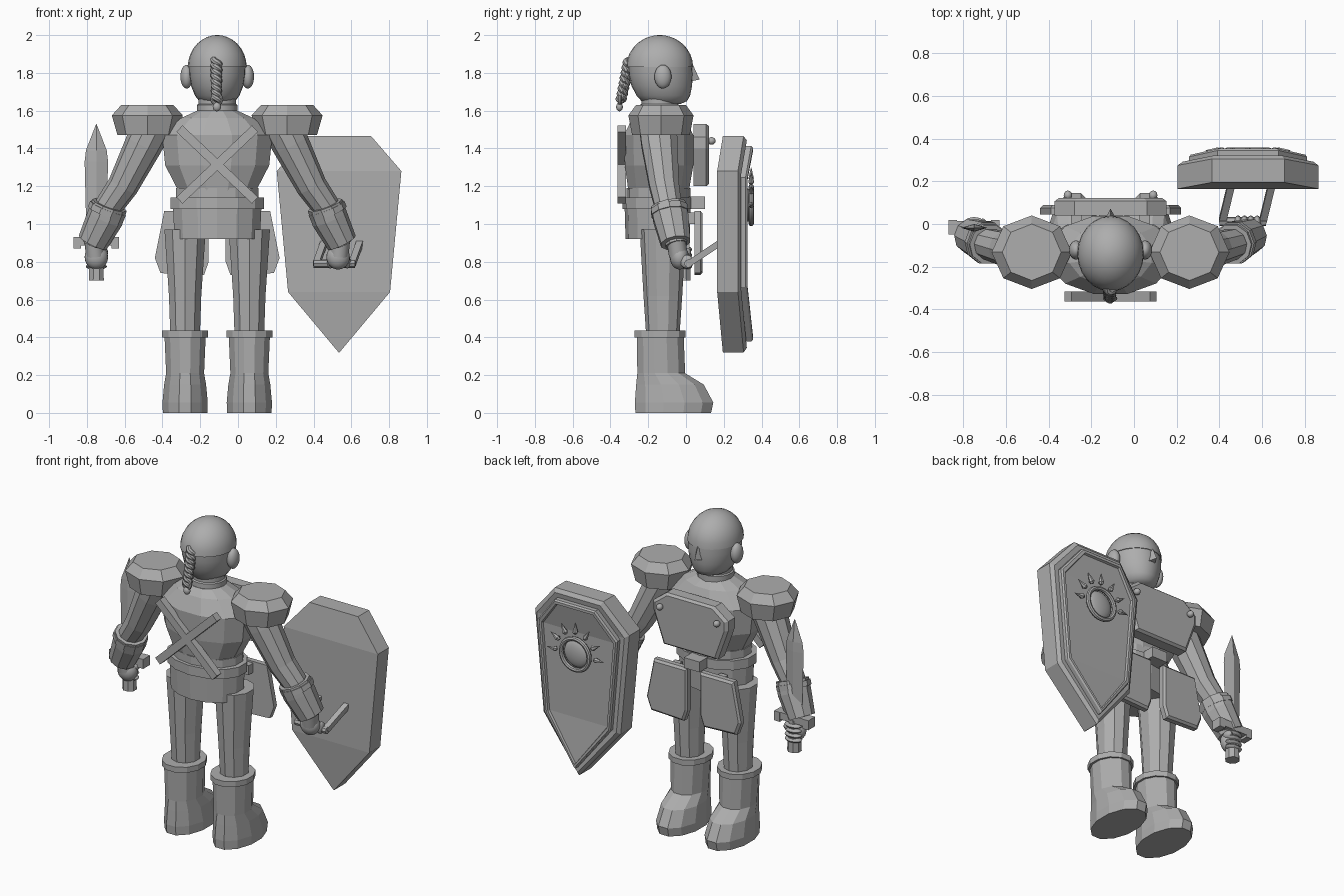
import bpy, bmesh, math
from mathutils import Vector as V

if "Cube" in bpy.data.objects:
    bpy.data.objects.remove(bpy.data.objects["Cube"])

CX = -0.11          # body centre line
CY = -0.145
grey = bpy.data.materials.new("stone_grey")
grey.diffuse_color = (0.42, 0.42, 0.42, 1)
grey.use_nodes = True
grey.node_tree.nodes["Principled BSDF"].inputs["Base Color"].default_value = grey.diffuse_color


def finish(name, bm, smooth=False):
    bmesh.ops.recalc_face_normals(bm, faces=bm.faces)
    me = bpy.data.meshes.new(name)
    bm.to_mesh(me)
    bm.free()
    me.materials.append(grey)
    for p in me.polygons:
        p.use_smooth = smooth
    ob = bpy.data.objects.new(name, me)
    bpy.context.collection.objects.link(ob)
    if smooth:
        bpy.ops.object.select_all(action='DESELECT')
        bpy.context.view_layer.objects.active = ob
        ob.select_set(True)
        bpy.ops.object.shade_smooth_by_angle(angle=math.radians(40))
    return ob


def skin(name, rings, smooth=False):
    """Join rings of points into a closed solid."""
    bm = bmesh.new()
    loops = [[bm.verts.new(p) for p in r] for r in rings]
    n = len(loops[0])
    for a, b in zip(loops, loops[1:]):
        for i in range(n):
            j = (i + 1) % n
            bm.faces.new((a[i], a[j], b[j], b[i]))
    bm.faces.new(loops[0])
    bm.faces.new(loops[-1])
    return finish(name, bm, smooth)


def loft(name, cx, rings, n=10, phase=0.0, smooth=False):
    """Horizontal ellipse rings given as (z, rx, y_back, y_front)."""
    ang = [2 * math.pi * (i + phase) / n for i in range(n)]
    return skin(name, [[(cx + rx * math.cos(a), (y0 + y1) / 2 + (y1 - y0) / 2 * math.sin(a), z)
                        for a in ang] for z, rx, y0, y1 in rings], smooth)


def limb(name, stations, n=8, smooth=False, phase=0.0):
    """Tube along (x, y, z, radius) stations."""
    pts = [V(s[:3]) for s in stations]
    d = (pts[-1] - pts[0]).normalized()
    ref = V((1, 0, 0)) if abs(d.y) > 0.7 else V((0, 1, 0))
    rings = []
    for i, p in enumerate(pts):
        t = pts[min(i + 1, len(pts) - 1)] - pts[max(i - 1, 0)]
        t = t.normalized() if t.length > 1e-5 else d
        u = t.cross(ref).normalized()
        w = t.cross(u)
        r = stations[i][3]
        rings.append([p + r * (u * math.cos(a) + w * math.sin(a))
                      for a in (2 * math.pi * (k + phase) / n for k in range(n))])
    return skin(name, rings, smooth)


def ball(name, c, r, seg=20):
    bm = bmesh.new()
    bmesh.ops.create_uvsphere(bm, u_segments=seg, v_segments=seg // 2 + 2, radius=1)
    for v in bm.verts:
        v.co = V([c[k] + r[k] * v.co[k] for k in range(3)])
    return finish(name, bm, True)


def box(name, x0, x1, y0, y1, z0, z1):
    return skin(name, [[(x0, y0, z), (x1, y0, z), (x1, y1, z), (x0, y1, z)] for z in (z0, z1)])


def plate(name, pts, y0, y1, edge=0.02, lip=0.01, cx=CX):
    """Upright plate with a stepped front; edge is the width of the raised border."""
    mx = sum(p[0] for p in pts) / len(pts)
    mz = (min(p[1] for p in pts) + max(p[1] for p in pts)) / 2
    size = max(abs(p[0] - mx) for p in pts)
    k = 1 - edge / size

    def ring(y, s):
        return [(cx + mx + (x - mx) * s, y, mz + (z - mz) * s) for x, z in pts]
    return skin(name, [ring(y0, 1), ring(y1 - lip, 1), ring(y1, k)])


def ring_y(name, c, R, r, n=28, m=8):
    """Torus facing along y."""
    bm = bmesh.new()
    L = [[bm.verts.new((c[0] + (R + r * math.cos(b)) * math.cos(a), c[1] + r * math.sin(b),
                        c[2] + (R + r * math.cos(b)) * math.sin(a)))
          for b in (2 * math.pi * j / m for j in range(m))]
         for a in (2 * math.pi * i / n for i in range(n))]
    for i in range(n):
        for j in range(m):
            a, b = L[i], L[(i + 1) % n]
            bm.faces.new((a[j], b[j], b[(j + 1) % m], a[(j + 1) % m]))
    return finish(name, bm, True)


# head: face with a jaw, and a slightly wider skull cap
loft("face", CX, [(1.635, .07, -.20, -.03), (1.65, .095, -.235, .005), (1.68, .118, -.262, .022),
                  (1.73, .138, -.288, .032), (1.79, .149, -.304, .036), (1.85, .15, -.306, .032)],
     24, smooth=True)
cap = [(1.83 + .17 * math.sin(a), .156 * math.cos(a), -.139 - .177 * math.cos(a), -.139 + .177 * math.cos(a))
       for a in (math.radians(d) for d in (0, 12, 24, 36, 48, 60, 70, 80, 87))]
loft("skull_cap", CX, cap, 24, smooth=True)
skin("nose", [[(CX - .012, .025, 1.84), (CX + .012, .025, 1.84), (CX, .038, 1.84)],
              [(CX - .027, .022, 1.755), (CX + .027, .022, 1.755), (CX, .072, 1.765)]])
for s in (-1, 1):
    ball("ear", (CX + s * .162, -.122, 1.78), (.033, .045, .063))
loft("neck", CX, [(1.52, .108, -.25, -.035), (1.63, .108, -.245, -.035), (1.635, .1, -.235, -.045),
                  (1.70, .1, -.235, -.045)], 20, smooth=True)

# braid of two twisted strands, with a ring and a tail bead
for k in range(2):
    st = []
    for i in range(45):
        t = i / 44
        a = t * 8 * math.pi + k * math.pi
        st.append((CX - .004 + .016 * math.cos(a), -.30 - .045 * t + .016 * math.sin(a),
                   1.87 - .22 * t, .018 - .003 * t))
    limb("braid_strand", st, 8, True)
ring_y("braid_ring", (CX - .002, -.35, 1.66), .025, .009, 20)
ball("braid_tail", (CX - .002, -.352, 1.62), (.022, .018, .024), 12)

# torso, waist, belt and hip skirt
loft("torso", CX, [(1.17, .21, -.31, .02), (1.31, .285, -.33, .045), (1.47, .302, -.335, .045),
                   (1.56, .20, -.29, .0), (1.60, .11, -.25, -.04)], 12, .5)
loft("waist", CX, [(1.12, .225, -.315, .025), (1.19, .225, -.315, .025)], 14, .5)
loft("belt", CX, [(1.08, .255, -.335, .035), (1.14, .255, -.335, .035)], 14, .5)
loft("hips", CX, [(.92, .232, -.32, .02), (1.09, .24, -.325, .025)], 14, .5)
box("belt_buckle", CX - .055, CX + .055, .0, .10, 1.08, 1.145)

# chest plate with two rivets, and two hanging hip plates
plate("chest_plate", [(-.19, 1.2), (.19, 1.2), (.262, 1.40), (.262, 1.46), (.17, 1.53),
                      (-.17, 1.53), (-.262, 1.46), (-.262, 1.40)], .04, .122, .02, .015)
for s in (-1, 1):
    ball("rivet", (CX + s * .2, .135, 1.44), (.02, .022, .02), 12)
    plate("hip_plate", [(s * x, z) for x, z in ((.045, 1.07), (.28, 1.07), (.33, .82), (.30, .74),
                                                (.07, .73), (.045, .80))], .045, .088, .012, .012)
    box("hip_plate_strap", CX + s * .16 - .025, CX + s * .16 + .025, .0, .06, 1.0, 1.06)

# crossed bars on the back
for s in (-1, 1):
    limb("back_bar", [(CX - s * .20, -.34, 1.505, .033), (CX + s * .20, -.34, 1.125, .033)], 4, phase=.5)

for s in (-1, 1):
    X = lambda d: CX + s * d
    # leg and boot
    loft("leg", X(.17), [(.40, .082, -.21, -.035), (.62, .09, -.225, -.02), (.97, .115, -.245, .0)], 10, .5)
    loft("boot", X(.17), [(0, .122, -.275, .14), (.055, .124, -.278, .152), (.15, .115, -.27, .10),
                          (.21, .104, -.262, .0), (.41, .113, -.265, -.008)], 12, .5)
    loft("boot_cuff", X(.17), [(.40, .126, -.277, .003), (.435, .126, -.277, .003)], 12, .5)
    # shoulder guard
    loft("shoulder_guard", X(.37), [(1.47, .158, -.285, .02), (1.575, .188, -.305, .04),
                                    (1.63, .138, -.265, .0)], 8)
    # arm and bracer
    limb("arm", [(X(.33), -.15, 1.54, .105), (X(.39), -.14, 1.42, .10), (X(.50), -.115, 1.20, .082),
                 (X(.57), -.095, 1.10, .075), (X(.655), -.05, .89, .06)], 10)
    limb("bracer", [(X(.57), -.095, 1.10, .096), (X(.595), -.08, 1.03, .098), (X(.66), -.055, .90, .082)], 10)
    limb("bracer_cuff", [(X(.578), -.09, 1.085, .102), (X(.59), -.085, 1.055, .102)], 10)
    # fist
    limb("wrist", [(X(.655), -.055, .93, .05), (X(.645), -.04, .83, .05)], 12, True)
    ball("palm", (X(.64), -.035, .825), (.062, .05, .066))

# fingers: stacked on the sword grip, side by side on the shield handle
for i in range(4):
    ball("sword_finger", (-.75, -.005, .865 - i * .03), (.056, .038, .018), 12)
    ball("shield_finger", (.488 + i * .03, .005, .80), (.018, .036, .036), 12)
ball("sword_thumb", (-.71, -.01, .85), (.022, .036, .026), 12)

# sword
limb("sword_grip", [(-.75, -.015, .70, .043), (-.75, -.015, .90, .036)], 8, phase=.5)
box("sword_guard", -.84, -.66, -.05, .015, .885, .93)
for s in (-1, 1):
    box("guard_end", -.75 + s * .10 - .02, -.75 + s * .10 + .02, -.05, .018, .87, .93)
skin("sword_blade", [[(-.75 - w, -.018, z), (-.75, -.018 - t, z), (-.75 + w, -.018, z), (-.75, -.018 + t, z)]
                     for w, t, z in ((.052, .016, .92), (.062, .018, 1.33), (.055, .017, 1.39), (.001, .002, 1.53))])

# shield: outline as (half width, height, sweep in y)
SX = .535
rows = [(.002, .32, .03), (.27, .64, 0), (.33, 1.28, 0), (.17, 1.465, .03)]


def shield_layer(name, scale, layers):
    out = []
    bm = bmesh.new()
    for y, k in layers:
        def pt(s, w, z, d):
            return bm.verts.new((SX + s * w * k * scale, y + d, .92 + (z - .92) * (1 - (1 - k * scale) * .6)))
        out.append([(pt(-1, *r), pt(1, *r)) for r in rows])
    for L in (out[0], out[-1]):
        for (a, b), (c, d) in zip(L, L[1:]):
            bm.faces.new((a, b, d, c))
    for A, B in zip(out, out[1:]):
        la = [p[0] for p in A] + [p[1] for p in reversed(A)]
        lb = [p[0] for p in B] + [p[1] for p in reversed(B)]
        for i in range(8):
            j = (i + 1) % 8
            bm.faces.new((la[i], la[j], lb[j], lb[i]))
    return finish(name, bm)


shield_layer("shield_body", 1, [(.165, 1), (.275, 1), (.292, .93)])
shield_layer("shield_panel", .84, [(.28, 1), (.315, 1), (.325, .97), (.325, .91), (.312, .89)])

# sun emblem on the shield
EC = (SX, .345, 1.1)
ring_y("emblem_ring", EC, .098, .014)
ball("emblem_disc", (SX, .325, 1.1), (.088, .03, .088))
for i in range(7):
    a = math.radians(i * 30)
    c, s = math.cos(a), math.sin(a)
    limb("emblem_ray", [(SX + r * c, .345, 1.1 + r * s, w)
                        for r, w in ((.128, .008), (.142, .017), (.20, .001))], 6)

# shield handle: two straps and a grip
limb("handle_strap", [(.455, .18, .90, .024), (.415, .015, .79, .024)], 4, phase=.5)
limb("handle_strap", [(.645, .18, .90, .024), (.605, .015, .79, .024)], 4, phase=.5)
limb("handle_grip", [(.40, .012, .79, .022), (.62, .012, .79, .022)], 8)
